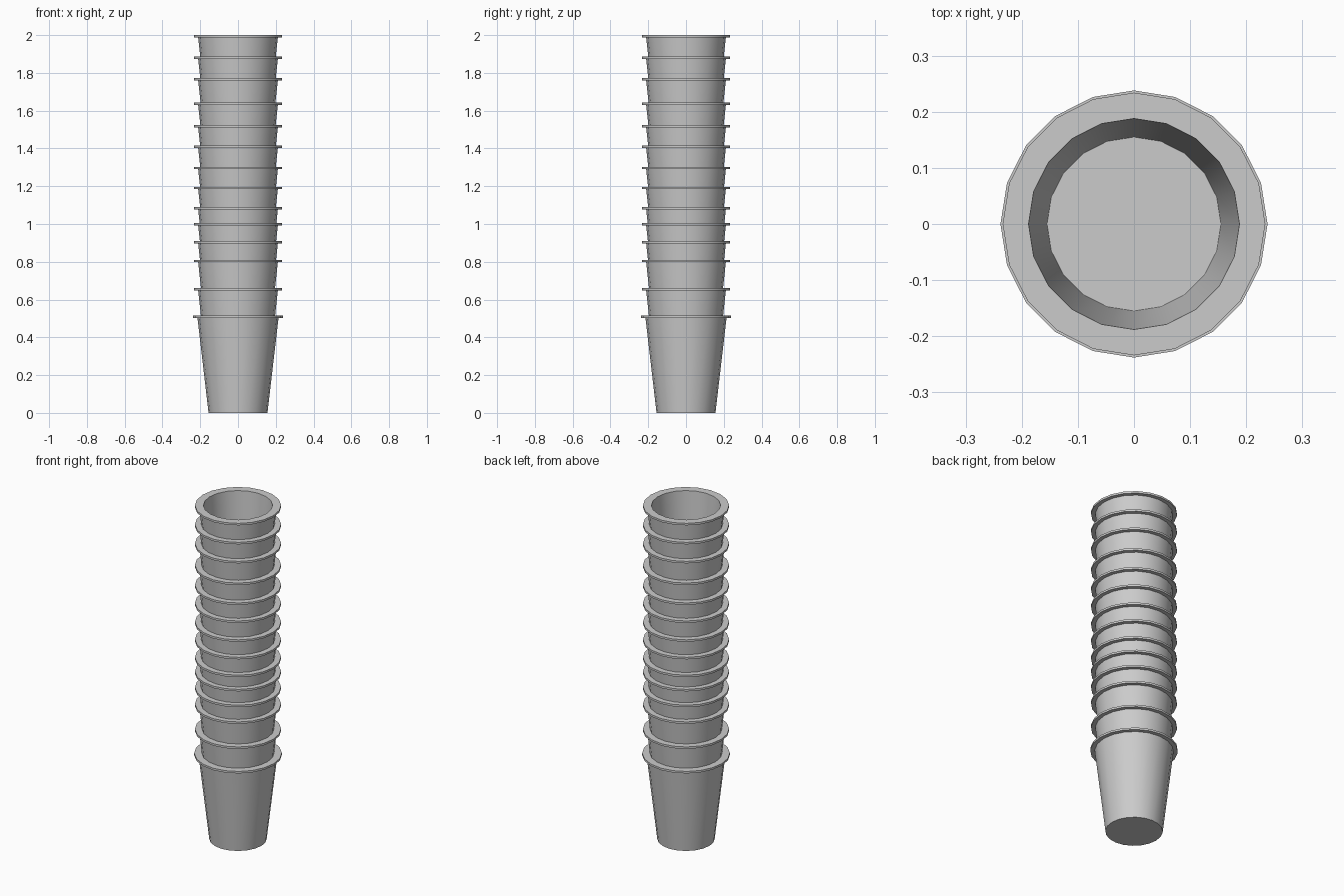
import bpy
import bmesh
from math import cos, sin, pi

if "Cube" in bpy.data.objects:
    bpy.data.objects.remove(bpy.data.objects["Cube"])

SIDES = 20
HEIGHT = 0.515

# Half profile of one cup (radius, height): outer wall, rim, inner wall, floor
PROFILE = [(0.156, 0.0), (0.211, 0.503), (0.234, 0.503), (0.234, HEIGHT),
           (0.188, HEIGHT), (0.155, 0.01)]


def make_cup(name, rim_z, scale=1.0):
    bm = bmesh.new()
    rings = []
    for r, z in PROFILE:
        k = scale if z > 0.1 else 1.0
        rings.append([bm.verts.new((r * k * cos(2 * pi * i / SIDES),
                                    r * k * sin(2 * pi * i / SIDES),
                                    rim_z - HEIGHT + z)) for i in range(SIDES)])
    for a, b in zip(rings, rings[1:]):
        for i in range(SIDES):
            j = (i + 1) % SIDES
            bm.faces.new((a[i], a[j], b[j], b[i]))
    bm.faces.new(rings[0][::-1])   # underside
    bm.faces.new(rings[-1])        # inner floor
    bmesh.ops.recalc_face_normals(bm, faces=bm.faces)
    mesh = bpy.data.meshes.new(name)
    bm.to_mesh(mesh)
    bm.free()
    obj = bpy.data.objects.new(name, mesh)
    bpy.context.collection.objects.link(obj)
    bpy.ops.object.select_all(action='DESELECT')
    obj.select_set(True)
    bpy.context.view_layer.objects.active = obj
    bpy.ops.object.shade_smooth_by_angle(angle=pi / 6)


# Bottom cup is slightly wider; the rest are nested at uneven heights
make_cup("bottom_cup", HEIGHT, 1.017)
RIMS = [0.66, 0.81, 0.91, 1.005, 1.09, 1.197, 1.302, 1.415,
        1.523, 1.642, 1.772, 1.886, 2.0]
for n, z in enumerate(RIMS, 1):
    make_cup(f"nested_cup_{n}", z)
